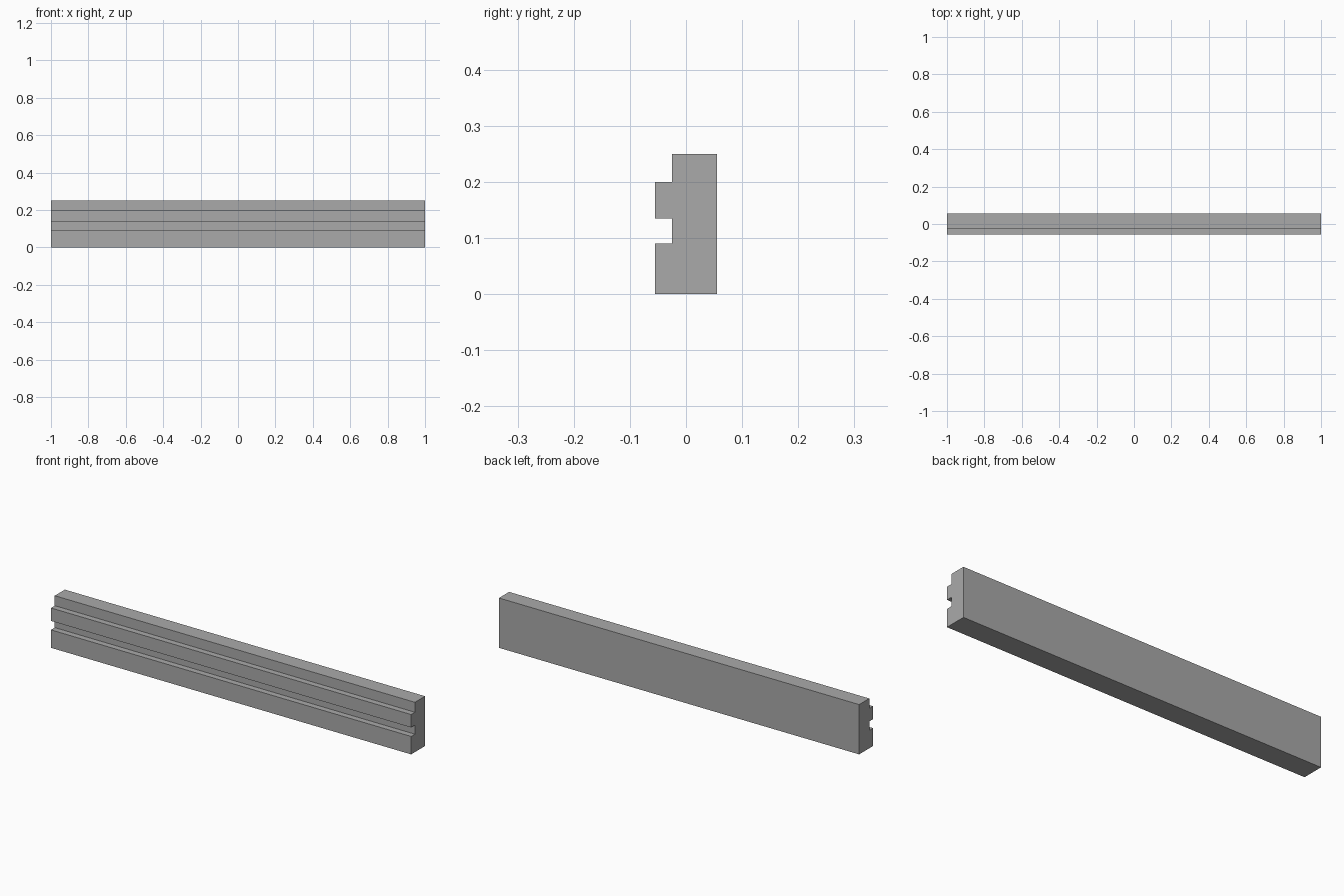
import bpy
import bmesh

if "Cube" in bpy.data.objects:
    bpy.data.objects.remove(bpy.data.objects["Cube"])

HALF_LENGTH = 1.0
FRONT, GROOVE, BACK = -0.055, -0.025, 0.055

# Cross-section (y, z): back slab with a rebate on top and one groove in front
profile = [
    (FRONT, 0.0), (BACK, 0.0), (BACK, 0.25), (GROOVE, 0.25),
    (GROOVE, 0.20), (FRONT, 0.20), (FRONT, 0.135),
    (GROOVE, 0.135), (GROOVE, 0.09), (FRONT, 0.09),
]

# Extrude the section along x
bm = bmesh.new()
end = bm.faces.new([bm.verts.new((-HALF_LENGTH, y, z)) for y, z in profile])
result = bmesh.ops.extrude_face_region(bm, geom=[end], use_keep_orig=True)
moved = [v for v in result["geom"] if isinstance(v, bmesh.types.BMVert)]
bmesh.ops.translate(bm, verts=moved, vec=(2 * HALF_LENGTH, 0, 0))
bmesh.ops.recalc_face_normals(bm, faces=bm.faces)

mesh = bpy.data.meshes.new("grooved_rail")
bm.to_mesh(mesh)
bm.free()

# Plain grey finish
grey = bpy.data.materials.new("grey")
grey.diffuse_color = (0.40, 0.40, 0.40, 1.0)
grey.use_nodes = True
grey.node_tree.nodes["Principled BSDF"].inputs["Base Color"].default_value = grey.diffuse_color
mesh.materials.append(grey)

rail = bpy.data.objects.new("grooved_rail", mesh)
bpy.context.collection.objects.link(rail)
